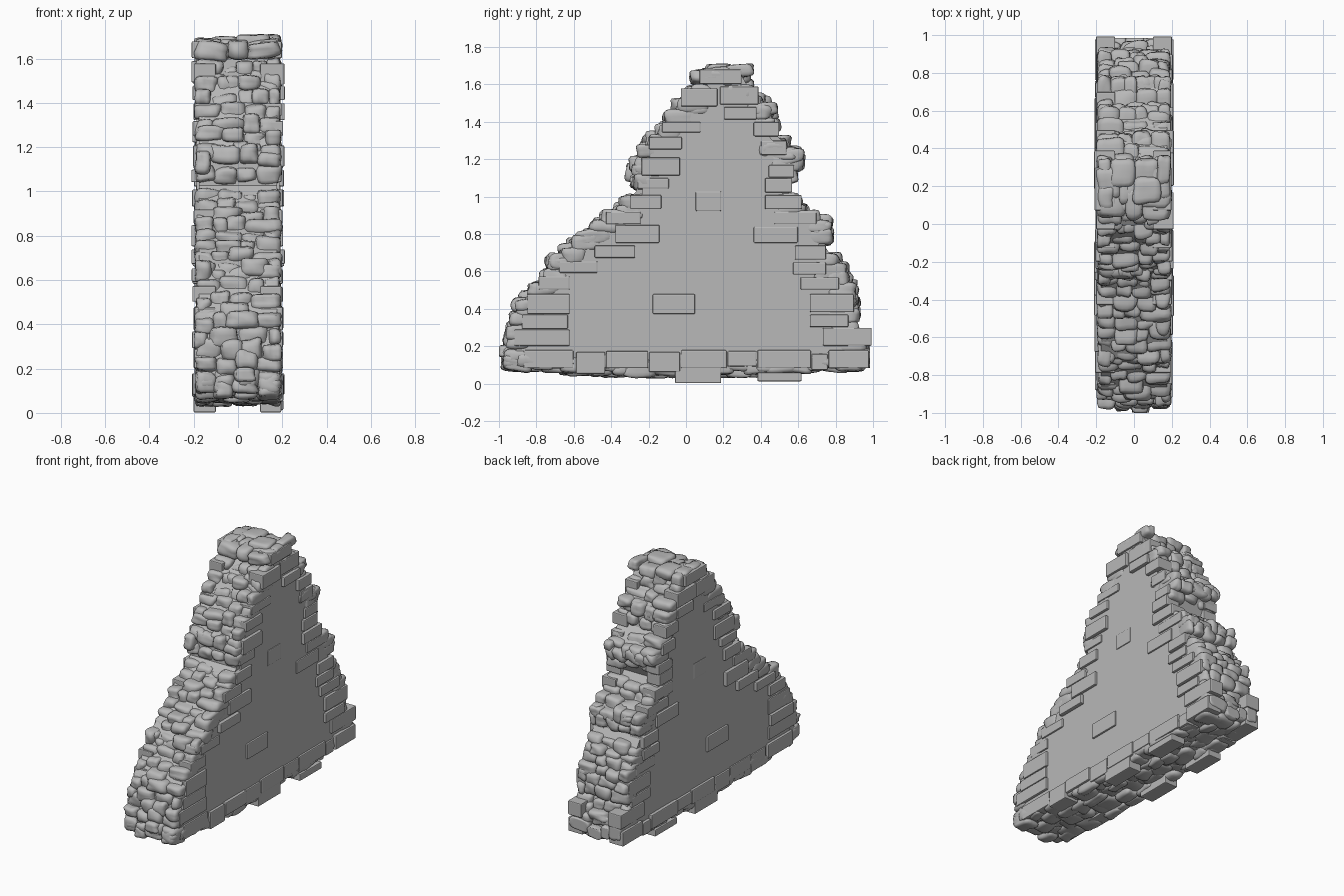
import bpy, bmesh, math, random
from mathutils import Vector, Matrix, noise

if "Cube" in bpy.data.objects:
    bpy.data.objects.remove(bpy.data.objects["Cube"])

random.seed(7)

stone_grey = bpy.data.materials.new("stone_grey")
stone_grey.diffuse_color = (0.48, 0.48, 0.48, 1)
stone_grey.use_nodes = True
stone_grey.node_tree.nodes["Principled BSDF"].inputs["Base Color"].default_value = stone_grey.diffuse_color

# Broken wall silhouette (y, z), clockwise from the lower front corner
OUTLINE = [(-0.95, 0.07), (-1.0, 0.13), (-0.97, 0.27), (-0.92, 0.46), (-0.80, 0.60),
           (-0.74, 0.70), (-0.62, 0.79), (-0.45, 0.92), (-0.31, 1.05), (-0.31, 1.18),
           (-0.23, 1.32), (-0.13, 1.44), (-0.04, 1.56), (0.06, 1.63), (0.08, 1.70),
           (0.31, 1.70), (0.38, 1.60), (0.49, 1.50), (0.52, 1.36), (0.62, 1.26),
           (0.65, 1.18), (0.58, 1.05), (0.66, 0.95), (0.78, 0.88), (0.79, 0.75),
           (0.88, 0.62), (0.93, 0.50), (0.93, 0.34), (0.97, 0.22), (0.97, 0.08),
           (0.70, 0.05), (0.40, 0.04), (0.0, 0.04), (-0.35, 0.04), (-0.65, 0.05)]

# Facing bricks: (y0, y1, z0, z1)
BASE_BRICKS = [(-0.87, -0.60, 0.08, 0.18), (-0.59, -0.43, 0.05, 0.17),
               (-0.43, -0.20, 0.08, 0.175), (-0.20, -0.03, 0.06, 0.17),
               (-0.03, 0.22, 0.08, 0.18), (0.22, 0.38, 0.09, 0.175),
               (0.38, 0.67, 0.08, 0.18), (0.67, 0.76, 0.07, 0.16),
               (0.76, 0.98, 0.08, 0.18), (-0.06, 0.19, 0.0, 0.09), (0.38, 0.62, 0.01, 0.06)]
FRONT_BRICKS = [(-0.92, -0.62, 0.20, 0.29), (-0.85, -0.62, 0.37, 0.48),
                (-0.88, -0.63, 0.29, 0.37), (-0.79, -0.62, 0.50, 0.575),
                (-0.68, -0.47, 0.59, 0.655), (-0.49, -0.27, 0.67, 0.74),
                (-0.38, -0.14, 0.75, 0.85), (-0.43, -0.24, 0.85, 0.92),
                (-0.30, -0.13, 0.93, 1.01), (-0.26, -0.09, 1.04, 1.10),
                (-0.24, -0.03, 1.11, 1.21), (-0.20, -0.02, 1.25, 1.32),
                (-0.13, 0.08, 1.34, 1.40), (-0.03, 0.17, 1.48, 1.58),
                (0.07, 0.30, 1.60, 1.68)]
BACK_BRICKS = [(0.18, 0.39, 1.49, 1.59), (0.20, 0.38, 1.41, 1.48),
               (0.36, 0.50, 1.32, 1.40), (0.40, 0.54, 1.22, 1.30),
               (0.44, 0.58, 1.10, 1.17), (0.42, 0.57, 1.02, 1.10),
               (0.42, 0.62, 0.93, 1.01), (0.47, 0.70, 0.85, 0.92),
               (0.36, 0.60, 0.75, 0.84), (0.58, 0.75, 0.66, 0.74),
               (0.57, 0.75, 0.58, 0.65), (0.61, 0.82, 0.50, 0.57),
               (0.66, 0.90, 0.38, 0.48), (0.66, 0.87, 0.30, 0.37),
               (0.73, 0.995, 0.20, 0.30)]
FACE_BRICKS = [(-0.18, 0.05, 0.37, 0.48)]
FLUSH_BRICKS = [(0.05, 0.19, 0.92, 1.03)]
FACE_X = 0.187


def finish(bm, name):
    bmesh.ops.recalc_face_normals(bm, faces=bm.faces[:])
    mesh = bpy.data.meshes.new(name)
    bm.to_mesh(mesh)
    bm.free()
    mesh.materials.append(stone_grey)
    ob = bpy.data.objects.new(name, mesh)
    bpy.context.collection.objects.link(ob)
    return ob


def inset(points, dist):
    """Move a clockwise outline inward."""
    res = []
    for i, p in enumerate(points):
        a, b = Vector(points[i - 1]), Vector(points[(i + 1) % len(points)])
        t = (b - a).normalized()
        res.append(Vector(p) + Vector((t.y, -t.x)) * dist)
    return res


def slab(name, dist, half):
    bm = bmesh.new()
    face = bm.faces.new([bm.verts.new((-half, p.x, p.y)) for p in inset(OUTLINE, dist)])
    ext = bmesh.ops.extrude_face_region(bm, geom=[face])["geom"]
    bmesh.ops.translate(bm, vec=(2 * half, 0, 0),
                        verts=[g for g in ext if isinstance(g, bmesh.types.BMVert)])
    return finish(bm, name)


def bricks(name, rows, depth_min, depth_max):
    """Facing bricks on both wall faces."""
    bm = bmesh.new()
    for y0, y1, z0, z1 in rows:
        for side in (-1, 1):
            x1, x0 = random.uniform(depth_min, depth_max), 0.10
            m = (Matrix.Translation((side * (x0 + x1) / 2, (y0 + y1) / 2, (z0 + z1) / 2))
                 @ Matrix.Diagonal((x1 - x0, y1 - y0 - 0.004, z1 - z0 - 0.004, 1)))
            bmesh.ops.create_cube(bm, size=1, matrix=m)
    ob = finish(bm, name)
    bev = ob.modifiers.new("worn_edges", 'BEVEL')
    bev.width, bev.segments = 0.006, 2
    return ob


def add_stone(bm, centre, half):
    """Lumpy rounded block."""
    part = bmesh.new()
    bmesh.ops.create_cube(part, size=2)
    bmesh.ops.subdivide_edges(part, edges=part.edges[:], cuts=4, use_grid_fill=True)
    rot = Matrix.Rotation(random.uniform(-0.14, 0.14), 3, random.choice("XYZ"))
    seed = Vector([random.uniform(-50, 50) for _ in range(3)])
    for v in part.verts:
        c = v.co
        p = c / sum(abs(k) ** 5 for k in c) ** 0.2
        p *= 1 + 0.22 * noise.noise(p * 0.9 + seed)
        p = rot @ Vector((p.x * half[0], p.y * half[1], p.z * half[2])) + centre
        p.x = max(-0.2, min(0.2, p.x))
        p.y = max(-1.0, min(0.985, p.y))
        p.z = max(0.015, min(1.71, p.z))
        v.co = p
    for f in part.faces:
        f.smooth = True
    tmp = bpy.data.meshes.new("tmp_stone")
    part.to_mesh(tmp)
    part.free()
    bm.from_mesh(tmp)
    bpy.data.meshes.remove(tmp)


def rubble(name):
    """Courses of rough stones along the whole broken rim."""
    bm = bmesh.new()
    n = len(OUTLINE)
    for i in range(n):
        a, b = Vector(OUTLINE[i]), Vector(OUTLINE[(i + 1) % n])
        t = (b - a).normalized()
        inward = Vector((t.y, -t.x))
        steps = max(1, round((b - a).length / 0.075))
        for s in range(steps):
            x = -0.19
            while x < 0.17:
                w = random.uniform(0.06, 0.14)
                if 0.19 - x - w < 0.05:
                    w = 0.19 - x
                hy, hz = random.uniform(0.06, 0.09), random.uniform(0.032, 0.05)
                p = a.lerp(b, (s + random.uniform(0.25, 0.75)) / steps)
                reach = abs(inward.x) * hy + abs(inward.y) * hz
                p += inward * (reach + random.uniform(-0.012, 0.03))
                add_stone(bm, Vector((x + w / 2, p.x, p.y)), (w / 2 * 1.06, hy, hz))
                x += w
    return finish(bm, name)


slab("plaster_wall", 0.085, FACE_X)
slab("rubble_core", 0.05, 0.175)
rubble("rim_stones")
bricks("base_bricks", BASE_BRICKS, 0.195, 0.21)
bricks("front_edge_bricks", FRONT_BRICKS, 0.195, 0.212)
bricks("back_edge_bricks", BACK_BRICKS, 0.195, 0.212)
bricks("face_bricks", FACE_BRICKS, 0.198, 0.202)
bricks("flush_bricks", FLUSH_BRICKS, 0.19, 0.193)
